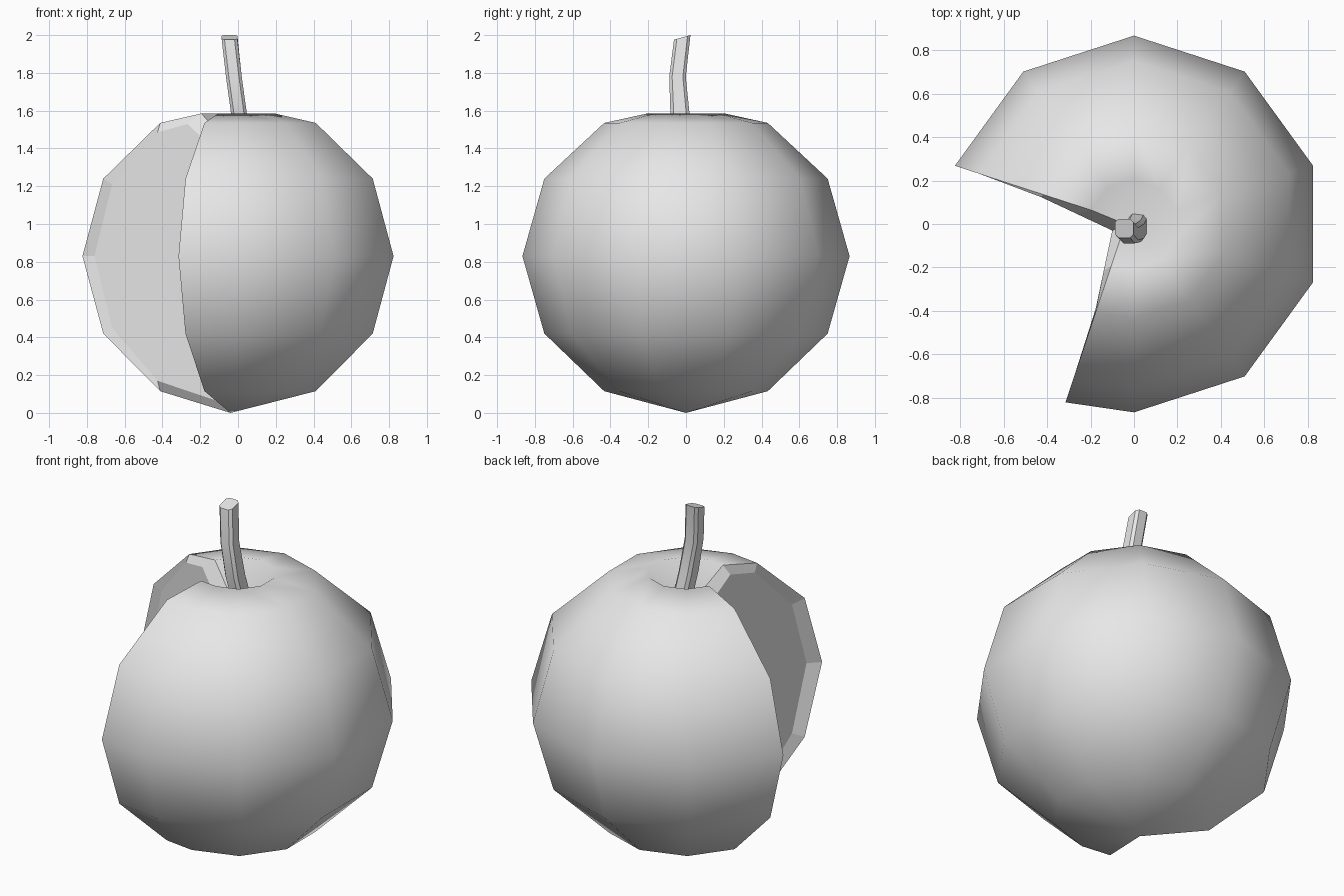
import bpy, bmesh
from math import cos, sin, radians
from mathutils import Vector

cube = bpy.data.objects.get("Cube")
if cube:
    bpy.data.objects.remove(cube, do_unlink=True)

# Single plain grey
grey = bpy.data.materials.new("plain_grey")
grey.use_nodes = True
colour = (0.8, 0.8, 0.8, 1)
grey.diffuse_color = colour
grey.node_tree.nodes["Principled BSDF"].inputs["Base Color"].default_value = colour


def make_object(name, bm):
    bmesh.ops.recalc_face_normals(bm, faces=bm.faces[:])
    mesh = bpy.data.meshes.new(name)
    bm.to_mesh(mesh)
    bm.free()
    mesh.materials.append(grey)
    obj = bpy.data.objects.new(name, mesh)
    bpy.context.collection.objects.link(obj)
    return obj


# Fruit body: ten-sided profile with a dimple on top and a wedge left out
R = 0.866
BOTTOM, TOP = Vector((-0.04, 0, 0)), Vector((-0.04, 0, 1.42))
profile = [(0.433, 0.115), (0.75, 0.42), (R, 0.83), (0.75, 1.24),
           (0.433, 1.535), (0.205, 1.585)]
bm = bmesh.new()
rings = []
for r, z in profile:
    pts = [(r * cos(radians(a)), r * sin(radians(a)), z)
           for a in range(162, -91, -36)]
    t = r / R
    pts.append((-0.04 - 0.275 * t, -0.82 * t, z))
    rings.append([bm.verts.new(p) for p in pts])
south, north = bm.verts.new(BOTTOM), bm.verts.new(TOP)
skin = []
for i in range(len(rings[0]) - 1):
    skin.append(bm.faces.new((south, rings[0][i + 1], rings[0][i])))
    skin.append(bm.faces.new((north, rings[-1][i], rings[-1][i + 1])))
    for a, b in zip(rings, rings[1:]):
        skin.append(bm.faces.new((a[i], a[i + 1], b[i + 1], b[i])))
for f in skin:
    f.smooth = True

# Cut walls: sloped rim around a slightly recessed flat panel
inner = [(0.40, 0.17), (0.695, 0.45), (0.81, 0.83), (0.695, 1.21),
         (0.40, 1.485), (0.205, 1.53)]
axis = Vector((-0.10, -0.03, 0))
low = bm.verts.new(axis + Vector((0, 0, 0.06)))
high = bm.verts.new(axis + Vector((0, 0, 1.37)))
for side, end in ((0, Vector((-0.76, 0.28, 0))), (-1, Vector((-0.255, -0.76, 0)))):
    panel = [low]
    for r, z in inner:
        p = axis.lerp(end, r / 0.81)
        panel.append(bm.verts.new((p.x, p.y, z)))
    panel.append(high)
    edge = [south] + [ring[side] for ring in rings] + [north]
    for k in range(len(edge) - 1):
        bm.faces.new((edge[k], edge[k + 1], panel[k + 1], panel[k]))
    bm.faces.new(panel)
make_object("fruit_body", bm)

# Stem: chamfered square section swept along a gentle bend
path = [(0.025, 0.01, 1.40), (0.005, -0.032, 1.585),
        (-0.022, -0.045, 1.78), (-0.045, -0.02, 1.988)]
hx, hy, c = 0.044, 0.046, 0.016
section = [(hx, hy - c), (hx - c, hy), (c - hx, hy), (-hx, hy - c),
           (-hx, c - hy), (c - hx, -hy), (hx - c, -hy), (hx, c - hy)]
bm = bmesh.new()
loops = []
for k, (px, py, pz) in enumerate(path):
    wide = 1.1 if k in (0, 1) else 0.95
    tilt = 0.27 if k == len(path) - 1 else 0
    loops.append([bm.verts.new((px + x * 0.95, py + y * wide, pz + y * tilt))
                  for x, y in section])
for a, b in zip(loops, loops[1:]):
    for i in range(len(section)):
        j = (i + 1) % len(section)
        bm.faces.new((a[i], a[j], b[j], b[i]))
bm.faces.new(loops[0])
bm.faces.new(loops[-1])
stem = make_object("stem", bm)
bpy.context.view_layer.objects.active = stem
stem.select_set(True)
bpy.ops.object.shade_smooth_by_angle(angle=radians(30))
